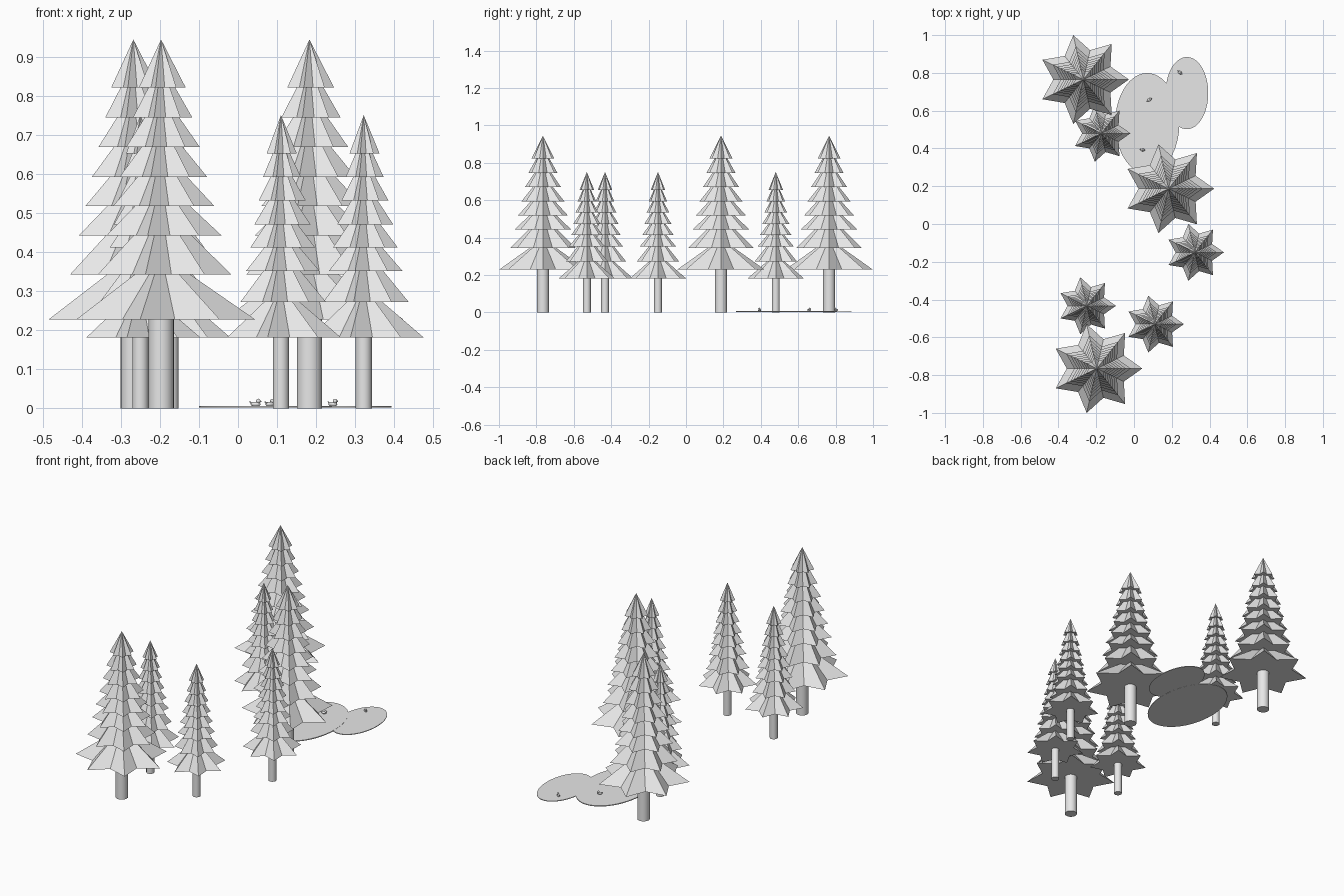
import bpy, bmesh
from math import sin, cos, pi, radians
from mathutils import Matrix, Vector

cube = bpy.data.objects.get("Cube")
if cube:
    bpy.data.objects.remove(cube, do_unlink=True)

grey = bpy.data.materials.new("light_grey")
grey.use_nodes = True
grey.diffuse_color = (0.8, 0.8, 0.8, 1)
grey.node_tree.nodes["Principled BSDF"].inputs["Base Color"].default_value = (0.8, 0.8, 0.8, 1)


def make_object(name, bm, smooth=False):
    bmesh.ops.recalc_face_normals(bm, faces=bm.faces)
    mesh = bpy.data.meshes.new(name)
    bm.to_mesh(mesh)
    bm.free()
    mesh.materials.append(grey)
    obj = bpy.data.objects.new(name, mesh)
    bpy.context.collection.objects.link(obj)
    if smooth:
        bpy.ops.object.select_all(action='DESELECT')
        obj.select_set(True)
        bpy.context.view_layer.objects.active = obj
        bpy.ops.object.shade_smooth_by_angle(angle=radians(35))
    return obj


def cylinder(bm, sides, rx, ry, z0, z1, x=0, y=0):
    matrix = Matrix.Translation((x, y, (z0 + z1) / 2)) @ Matrix.Diagonal((rx, ry, z1 - z0, 1))
    bmesh.ops.create_cone(bm, cap_ends=True, segments=sides, radius1=1, radius2=1,
                          depth=1, matrix=matrix)


# Branch tiers: bottom height, tip radius, apex height
TIERS = [(0.228, 0.241, 0.395), (0.343, 0.18, 0.52), (0.443, 0.155, 0.588),
         (0.519, 0.136, 0.665), (0.593, 0.118, 0.738), (0.67, 0.099, 0.812),
         (0.745, 0.08, 0.885), (0.822, 0.063, 0.945)]
POINTS = 7
NOTCH = 0.66


def star_cone(bm, z, radius, top):
    ring = []
    for i in range(POINTS * 2):
        r = radius * (NOTCH if i % 2 else 1)
        a = pi * i / POINTS
        ring.append(bm.verts.new((r * cos(a), r * sin(a), z)))
    apex = bm.verts.new((0, 0, top))
    for i, v in enumerate(ring):
        bm.faces.new((v, ring[(i + 1) % len(ring)], apex))
    bm.faces.new(ring[::-1])


def tree(name, x, y, width=1, height=1):
    trunk = bmesh.new()
    cylinder(trunk, 24, 0.0325, 0.0325, 0, 0.26)
    branches = bmesh.new()
    for tier in TIERS:
        star_cone(branches, *tier)
    for part, bm in (("trunk", trunk), ("branches", branches)):
        bmesh.ops.scale(bm, vec=(width, width, height), verts=bm.verts)
        obj = make_object(name + "_" + part, bm, part == "trunk")
        obj.location = (x, y, 0)


for i, (x, y) in enumerate([(-0.268, 0.765), (0.183, 0.187), (-0.197, -0.765)]):
    tree(f"tall_tree_{i + 1}", x, y)
for i, (x, y) in enumerate([(-0.173, 0.48), (0.322, -0.15), (-0.25, -0.433), (0.11, -0.53)]):
    tree(f"small_tree_{i + 1}", x, y, 0.64, 0.795)

# Pond made of two overlapping ovals
for name, x, y, rx, ry, z0, z1 in [("pond_large", 0.07, 0.533, 0.17, 0.266, 0.002, 0.0065),
                                   ("pond_small", 0.28, 0.693, 0.113, 0.191, 0.0025, 0.006)]:
    bm = bmesh.new()
    cylinder(bm, 64, rx, ry, z0, z1, x, y)
    make_object(name, bm, True)


# Ducks: body, raised tail, head and bill
def duck(name, x, y, turn):
    bm = bmesh.new()

    def ball(px, pz, sx, sy, sz):
        matrix = Matrix.Translation((px, 0, pz)) @ Matrix.Diagonal((sx, sy, sz, 1))
        bmesh.ops.create_uvsphere(bm, u_segments=12, v_segments=8, radius=1, matrix=matrix)

    def spike(px, pz, direction, radius, length):
        aim = Vector(direction).to_track_quat('Z', 'Y').to_matrix().to_4x4()
        bmesh.ops.create_cone(bm, cap_ends=True, segments=8, radius1=radius, radius2=0,
                              depth=length, matrix=Matrix.Translation((px, 0, pz)) @ aim)

    ball(0, 0.011, 0.013, 0.008, 0.006)
    ball(0.007, 0.019, 0.006, 0.006, 0.006)
    spike(-0.012, 0.015, (-1, 0, 0.6), 0.005, 0.012)
    spike(0.014, 0.018, (1, 0, 0), 0.003, 0.006)
    obj = make_object(name, bm, True)
    obj.location = (x, y, 0)
    obj.rotation_euler.z = radians(turn)


duck("duck_1", 0.045, 0.393, -10)
duck("duck_2", 0.082, 0.658, 30)
duck("duck_3", 0.243, 0.802, -35)
